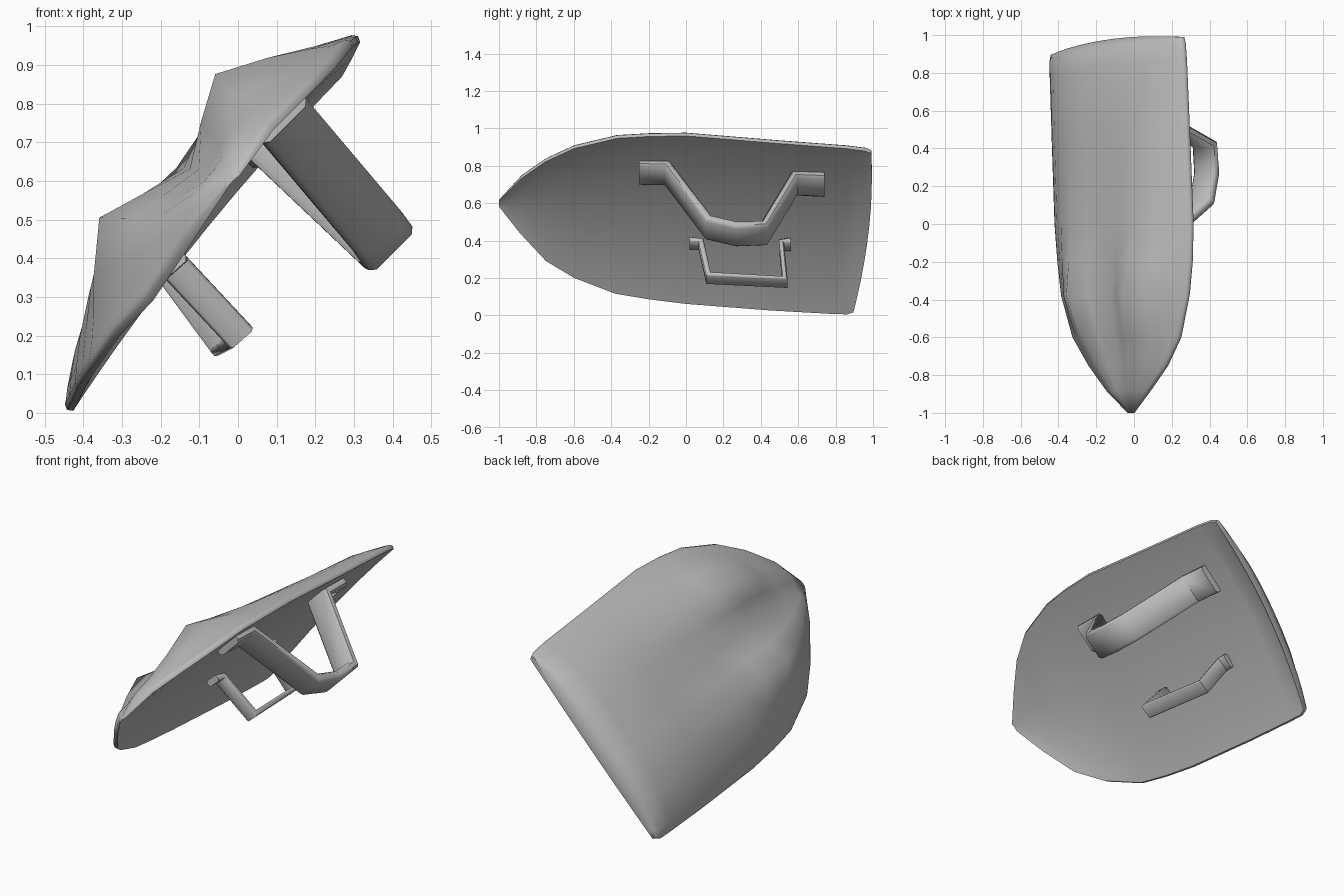
import bpy
import bmesh
from mathutils import Vector

if "Cube" in bpy.data.objects:
    bpy.data.objects.remove(bpy.data.objects["Cube"], do_unlink=True)

grey = bpy.data.materials.new("plain_grey")
grey.use_nodes = True
grey_colour = (0.5, 0.5, 0.5, 1)
grey.diffuse_color = grey_colour
grey.node_tree.nodes["Principled BSDF"].inputs["Base Color"].default_value = grey_colour


def loft(name, rings, sharp_angle):
    """Join closed rings of points into a capped solid."""
    bm = bmesh.new()
    loops = [[bm.verts.new(point) for point in ring] for ring in rings]
    count = len(loops[0])
    for first, second in zip(loops, loops[1:]):
        for i in range(count):
            j = (i + 1) % count
            bm.faces.new((first[i], first[j], second[j], second[i]))
    bm.faces.new(loops[0])
    bm.faces.new(loops[-1])
    bmesh.ops.triangulate(bm, faces=[f for f in bm.faces if len(f.verts) > 4])
    bmesh.ops.recalc_face_normals(bm, faces=bm.faces)
    mesh = bpy.data.meshes.new(name)
    bm.to_mesh(mesh)
    bm.free()
    mesh.materials.append(grey)
    part = bpy.data.objects.new(name, mesh)
    bpy.context.collection.objects.link(part)
    bpy.ops.object.select_all(action="DESELECT")
    part.select_set(True)
    bpy.context.view_layer.objects.active = part
    bpy.ops.object.shade_smooth_by_angle(angle=sharp_angle)
    return part


# Shield stations: low edge point, high edge point, arch height, ridge height
stations = [
    ((-.03, -1, .585), (0, -1, .615), .004, 0),
    ((-.13, -.89, .45), (.08, -.88, .74), .035, .01),
    ((-.23, -.75, .3), (.17, -.75, .83), .06, .03),
    ((-.315, -.6, .21), (.24, -.6, .9), .08, .06),
    ((-.375, -.38, .125), (.285, -.37, .955), .1, .117),
    ((-.395, -.2, .095), (.3, -.2, .965), .12, .07),
    ((-.41, 0, .07), (.305, 0, .968), .14, .025),
    ((-.425, .45, .035), (.285, .5, .927), .14, 0),
    ((-.435, .77, .017), (.27, .86, .9), .125, 0),
    ((-.437, .86, .014), (.263, .96, .887), .09, 0),
    ((-.43, .895, .025), (.255, .99, .875), .04, 0),
]
columns = [0, .03, .09, .17, .29, .4, .52, .63, .74, .85, .93, .97, 1]


def ridges(s):
    return sum(max(0, 1 - abs(s - peak) / .23) for peak in (.29, .74))


def shield_ring(low, high, arch, ridge):
    low, high = Vector(low), Vector(high)
    chord = high - low
    outward = Vector((-chord.z, 0, chord.x)).normalized()
    rim = min(.014, chord.length * .1)
    lip = chord.normalized() * rim * .6
    end_bow = .035 * max(0, (low.y - .4) / .49)
    front, back = [], []
    for s in columns:
        curve = 4 * s * (1 - s)
        point = low + chord * s + Vector((0, end_bow * curve, 0))
        height = arch * (1 - abs(2 * s - 1) ** 3) + ridge * ridges(s)
        front.append(point + outward * (rim + height))
        back.append(point + outward * (min(.06, arch * .65) * curve - rim))
    return [low - lip] + front + [high + lip] + back[::-1]


loft("shield_body", [shield_ring(*station) for station in stations], 1.2)


def strap(name, path, width, half_width, half_thickness):
    """Sweep a flat eight-sided band along a bent path."""
    points = [Vector(p) for p in path]
    width = Vector(width).normalized()
    rings = []
    for i, point in enumerate(points):
        before = points[max(i - 1, 0)]
        after = points[min(i + 1, len(points) - 1)]
        incoming = (point - before).normalized()
        outgoing = (after - point).normalized()
        thick = (incoming + outgoing).normalized().cross(width).normalized()
        rings.append([
            point + width * a * half_width + thick * b * half_thickness
            for a, b in ((1, .5), (.8, 1), (-.8, 1), (-1, .5),
                         (-1, -.5), (-.8, -1), (.8, -1), (1, -.5))])
    return loft(name, rings, 0.9)


# Broad arm strap and slimmer hand grip on the hollow side
strap("arm_strap",
      [(.11, -.25, .765), (.115, -.1, .76), (.36, .12, .47), (.385, .27, .435),
       (.375, .42, .44), (.095, .58, .705), (.085, .74, .7)],
      (.7, 0, .7), .08, .027)
strap("hand_grip",
      [(-.17, .02, .385), (-.165, .08, .38), (.003, .12, .2),
       (-.035, .53, .178), (-.18, .51, .375), (-.185, .56, .38)],
      (.75, 0, .66), .04, .018)
